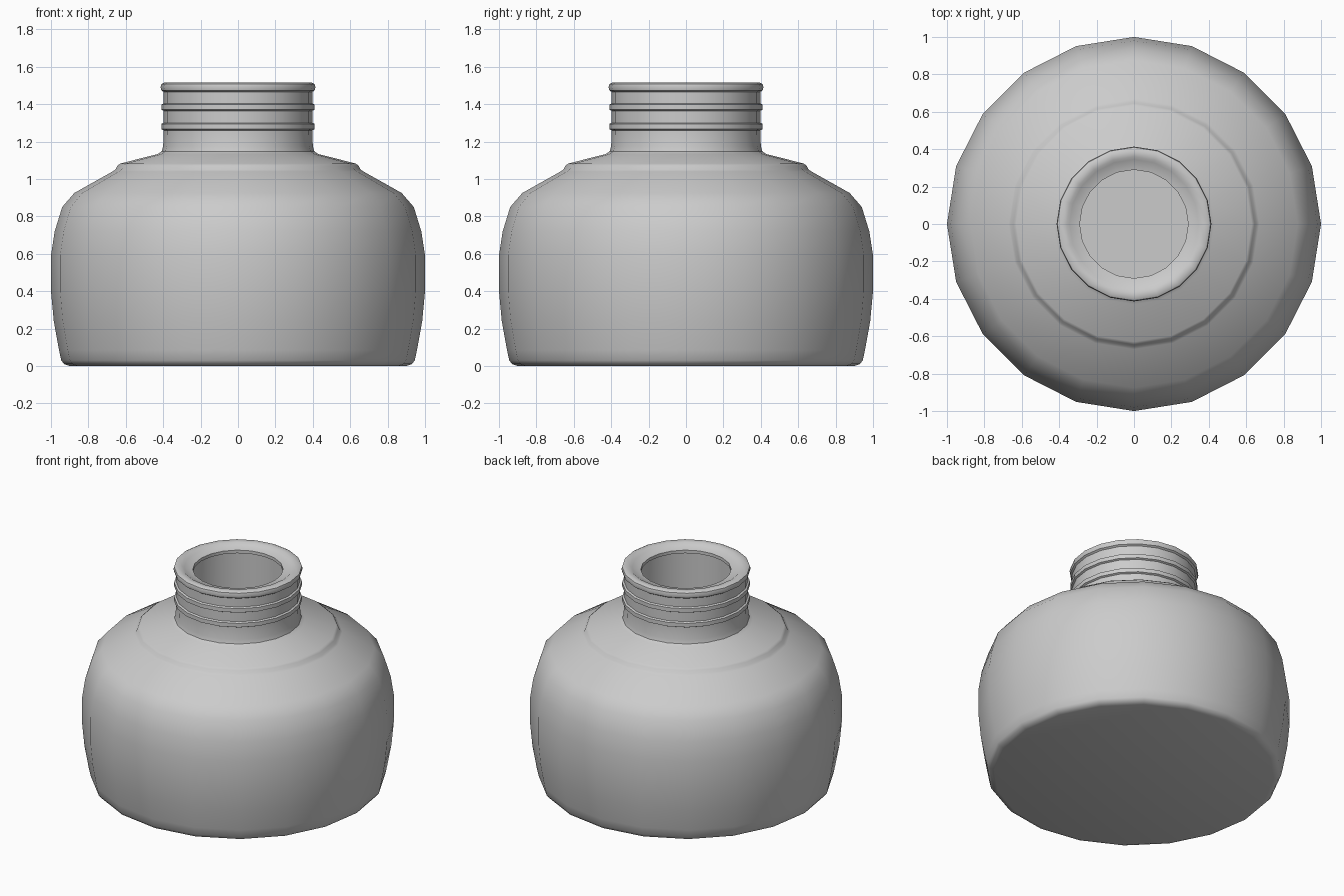
import bpy, bmesh, math

if "Cube" in bpy.data.objects:
    bpy.data.objects.remove(bpy.data.objects["Cube"])

SIDES = 20


def lathe(name, profile, angle=40):
    """Revolve an (r, z) profile around z into a smooth-shaded object."""
    bm = bmesh.new()
    verts = [bm.verts.new((r, 0, z)) for r, z in profile]
    edges = [bm.edges.new(pair) for pair in zip(verts, verts[1:])]
    bmesh.ops.spin(bm, geom=verts + edges, cent=(0, 0, 0), axis=(0, 0, 1),
                   angle=math.tau, steps=SIDES, use_merge=True)
    bmesh.ops.remove_doubles(bm, verts=bm.verts, dist=0.0005)
    bmesh.ops.recalc_face_normals(bm, faces=bm.faces)
    mesh = bpy.data.meshes.new(name)
    bm.to_mesh(mesh)
    bm.free()
    obj = bpy.data.objects.new(name, mesh)
    bpy.context.collection.objects.link(obj)
    bpy.ops.object.select_all(action='DESELECT')
    obj.select_set(True)
    bpy.context.view_layer.objects.active = obj
    bpy.ops.object.shade_smooth_by_angle(angle=math.radians(angle))
    return obj


def thread(z):
    """Raised ring on the outside of the neck."""
    return [(0.398, z - 0.02), (0.41, z - 0.014), (0.41, z + 0.014), (0.398, z + 0.02)]


# Outer wall: base, rounded body, stepped shoulder
body = [(0, 0), (0.90, 0), (0.93, 0.01), (0.945, 0.03), (0.957, 0.085),
        (0.985, 0.24), (1, 0.40), (1, 0.59), (0.98, 0.72), (0.94, 0.85),
        (0.875, 0.925), (0.67, 1.04), (0.655, 1.05), (0.645, 1.07), (0.63, 1.082),
        (0.43, 1.133), (0.408, 1.147), (0.40, 1.175)]

# Threaded neck and rolled rim, funnelling into the mouth
neck = thread(1.28) + thread(1.384)
rim = [(0.398, 1.465), (0.41, 1.473), (0.414, 1.49), (0.41, 1.507), (0.395, 1.515),
       (0.36, 1.512), (0.345, 1.50), (0.29, 1.487), (0.29, 1.465)]

# Inner wall of the hollow bottle
inside = [(0.345, 1.45), (0.35, 1.13), (0.60, 1.04), (0.84, 0.895), (0.90, 0.83),
          (0.94, 0.71), (0.96, 0.59), (0.96, 0.40), (0.92, 0.09), (0.89, 0.04), (0, 0.04)]

lathe("bottle", body + neck + rim + inside)
